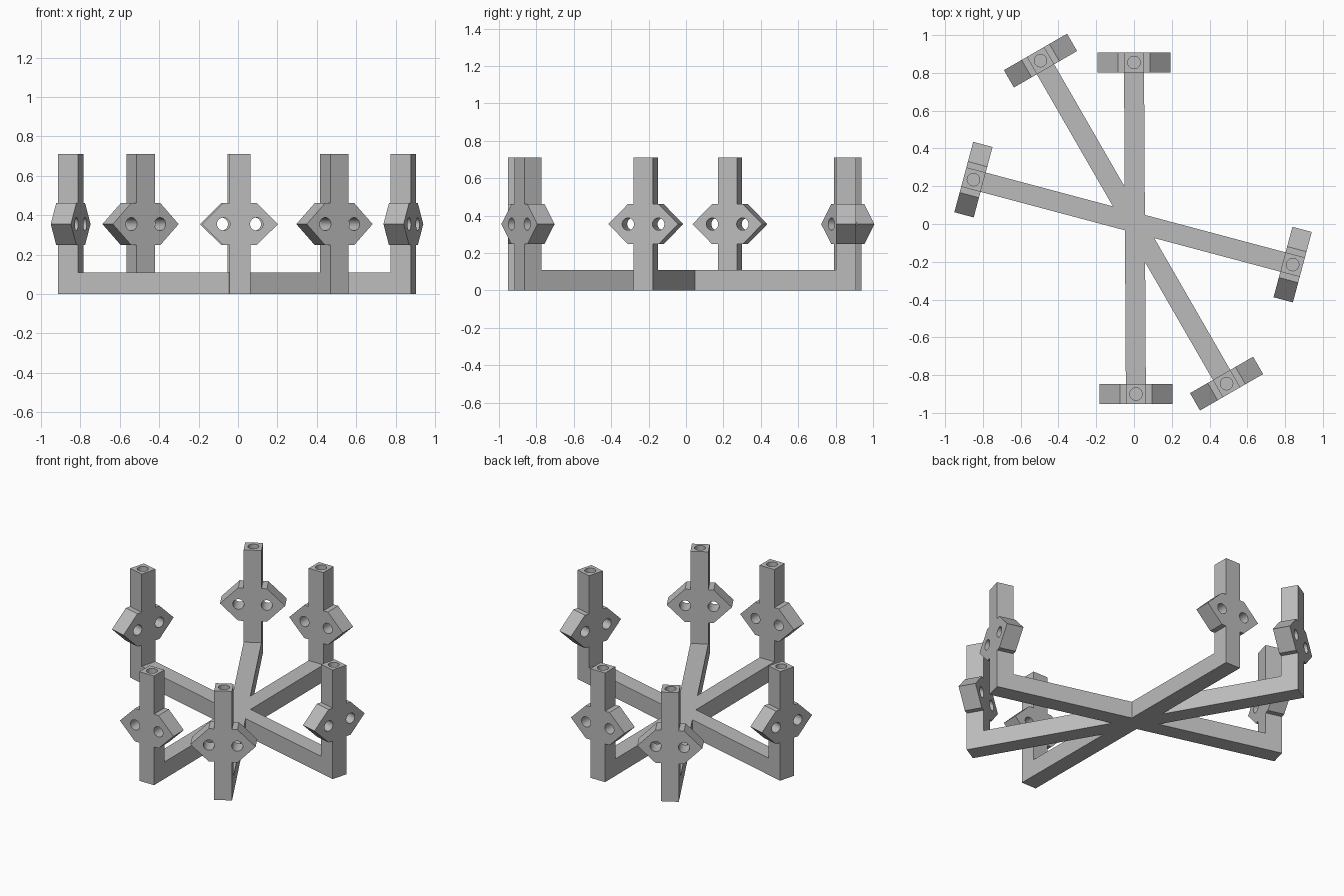
import bpy, bmesh
from math import radians, pi
from mathutils import Matrix, Vector

if "Cube" in bpy.data.objects:
    bpy.data.objects.remove(bpy.data.objects["Cube"], do_unlink=True)

grey = bpy.data.materials.new("plain_grey")
grey.use_nodes = True
grey.diffuse_color = (0.5, 0.5, 0.5, 1)
grey.node_tree.nodes["Principled BSDF"].inputs["Base Color"].default_value = (0.5, 0.5, 0.5, 1)

HALF = 0.053          # half thickness of arms and posts
ARM_TOP = 0.11
POST_TOP = 0.71
PLATE_Z = 0.355
PLATE_HALF = 0.107
HOLE_X = 0.084
HOLE_R = 0.033


def make_object(name, bm):
    bmesh.ops.recalc_face_normals(bm, faces=bm.faces[:])
    mesh = bpy.data.meshes.new(name)
    bm.to_mesh(mesh)
    bm.free()
    mesh.materials.append(grey)
    obj = bpy.data.objects.new(name, mesh)
    bpy.context.collection.objects.link(obj)
    return obj


def bake_boolean(obj, other, operation):
    # Apply the boolean and drop the helper object
    mod = obj.modifiers.new("cut", 'BOOLEAN')
    mod.operation = operation
    mod.solver = 'EXACT'
    mod.object = other
    graph = bpy.context.evaluated_depsgraph_get()
    mesh = bpy.data.meshes.new_from_object(obj.evaluated_get(graph))
    obj.modifiers.clear()
    obj.data = mesh
    bpy.data.objects.remove(other, do_unlink=True)


def add_cylinder(bm, place, depth):
    bmesh.ops.create_cone(bm, cap_ends=True, segments=32, radius1=HOLE_R,
                          radius2=HOLE_R, depth=depth, matrix=place)


def post(name):
    # Upright with a pointed cross plate, extruded from half a profile
    half = [(HALF, 0), (HALF, PLATE_Z - PLATE_HALF), (0.085, PLATE_Z - PLATE_HALF),
            (0.193, PLATE_Z), (0.085, PLATE_Z + PLATE_HALF),
            (HALF, PLATE_Z + PLATE_HALF), (HALF, POST_TOP)]
    outline = half + [(-x, z) for x, z in reversed(half)]
    bm = bmesh.new()
    face = bm.faces.new([bm.verts.new((x, -HALF, z)) for x, z in outline])
    out = bmesh.ops.extrude_face_region(bm, geom=[face])
    moved = [g for g in out["geom"] if isinstance(g, bmesh.types.BMVert)]
    bmesh.ops.translate(bm, verts=moved, vec=(0, 2 * HALF, 0))
    obj = make_object(name, bm)

    # Two through holes in the plate, one blind socket in the top
    bm = bmesh.new()
    for side in (-1, 1):
        add_cylinder(bm, Matrix.Translation((side * HOLE_X, 0, PLATE_Z))
                     @ Matrix.Rotation(pi / 2, 4, 'X'), 0.3)
    add_cylinder(bm, Matrix.Translation((0, 0, POST_TOP)), 0.3)
    bake_boolean(obj, make_object("hole_cutter", bm), 'DIFFERENCE')
    return obj


def bar(name, a, b):
    # Straight floor arm running between two post inner faces
    span = b - a
    bm = bmesh.new()
    bmesh.ops.create_cube(bm, size=1)
    place = (Matrix.Translation((*((a + b) / 2), ARM_TOP / 2))
             @ Matrix.Rotation(Vector((1, 0)).angle_signed(span) * -1, 4, 'Z')
             @ Matrix.Diagonal((span.length - 2 * HALF, 2 * HALF, ARM_TOP, 1)))
    bmesh.ops.transform(bm, matrix=place, verts=bm.verts[:])
    return make_object(name, bm)


# Opposite post pairs: name, heading of the first post, both positions
pairs = [("straight", 90, (0.0, 0.855), (0.01, -0.9)),
         ("diagonal", 120, (-0.495, 0.865), (0.49, -0.845)),
         ("sideways", 165, (-0.85, 0.235), (0.84, -0.215))]

arms = None
for label, heading, first, second in pairs:
    for suffix, spot, turn in (("back", first, 0), ("front", second, 180)):
        obj = post(f"{label}_{suffix}_post")
        obj.location = (*spot, 0)
        obj.rotation_euler.z = radians(heading - 90 + turn)
    beam = bar("crossed_arms", Vector(first), Vector(second))
    if arms is None:
        arms = beam
    else:
        bake_boolean(arms, beam, 'UNION')
